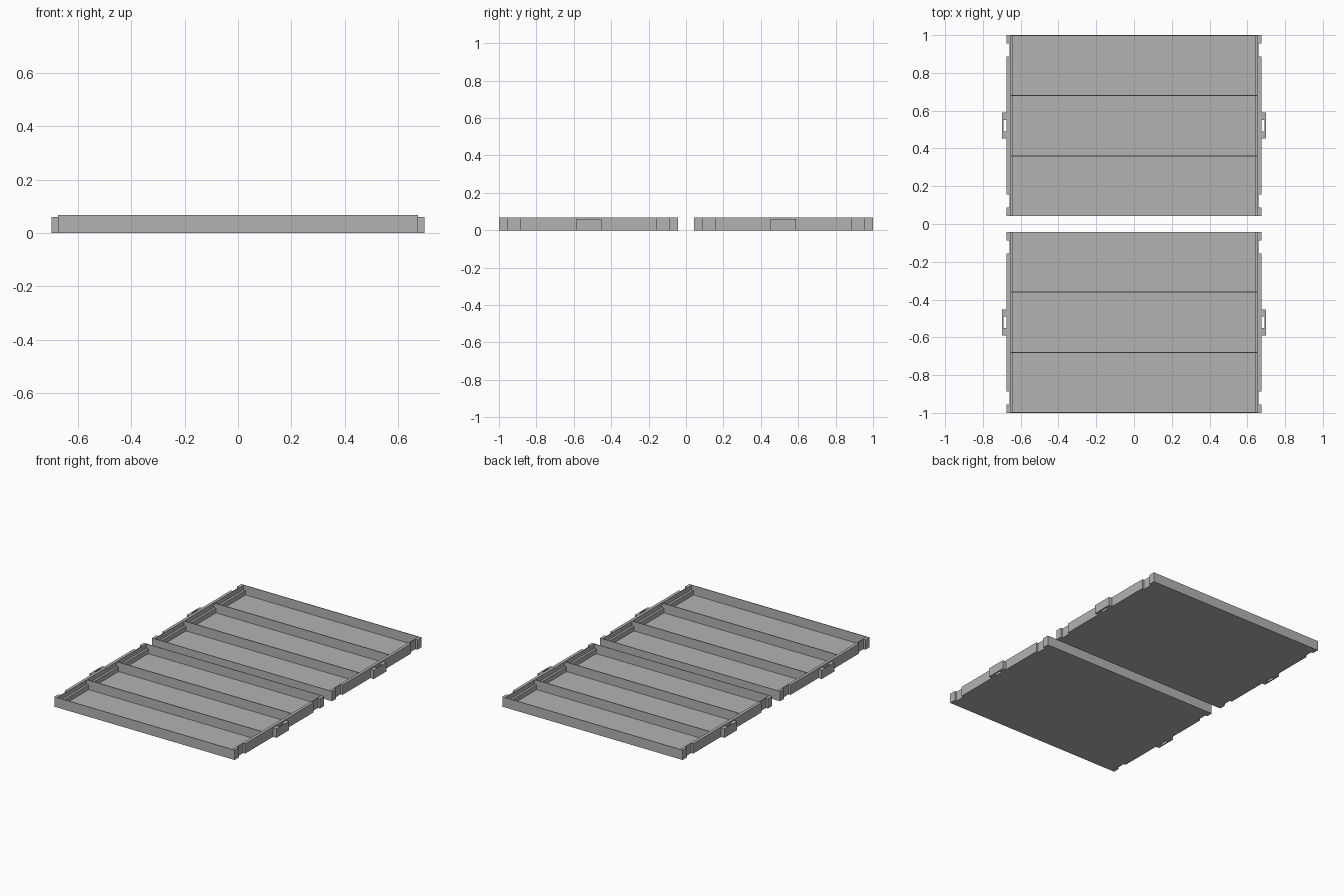
import bpy, bmesh

if "Cube" in bpy.data.objects:
    bpy.data.objects.remove(bpy.data.objects["Cube"])

grey = bpy.data.materials.new("plain grey")
grey.diffuse_color = (0.45, 0.45, 0.45, 1)
grey.use_nodes = True
grey.node_tree.nodes["Principled BSDF"].inputs["Base Color"].default_value = grey.diffuse_color

NEAR, FAR, TOP, FLOOR = 0.042, 1.0, 0.067, 0.004
MID = (NEAR + FAR) / 2


def prism(name, outline, z0, z1, mirror_x=False):
    """Extrude a plan outline; mirror it to the other tray and, if asked, the other side."""
    bm = bmesh.new()
    face = bm.faces.new([bm.verts.new((x, y, z0)) for x, y in outline])
    top = bmesh.ops.extrude_face_region(bm, geom=[face])["geom"]
    bmesh.ops.translate(bm, vec=(0, 0, z1 - z0),
                        verts=[v for v in top if isinstance(v, bmesh.types.BMVert)])
    bmesh.ops.recalc_face_normals(bm, faces=bm.faces)
    mesh = bpy.data.meshes.new(name)
    bm.to_mesh(mesh)
    bm.free()
    mesh.materials.append(grey)
    ob = bpy.data.objects.new(name, mesh)
    bpy.context.collection.objects.link(ob)
    mod = ob.modifiers.new("mirror", 'MIRROR')
    mod.use_axis = (mirror_x, True, False)
    mod.use_mirror_merge = False
    return ob


def box(name, x0, x1, y0, y1, z0, z1, mirror_x=False):
    return prism(name, [(x0, y0), (x1, y0), (x1, y1), (x0, y1)], z0, z1, mirror_x)


# Tray floor and long walls
box("tray_floor", -0.642, 0.642, NEAR, FAR, 0, FLOOR)
box("inner_long_wall", -0.657, 0.657, NEAR, NEAR + 0.004, 0, TOP)
box("outer_long_wall", -0.657, 0.657, FAR - 0.004, FAR, 0, TOP)

# Thin dividers
for i, y in enumerate((0.361, 0.681)):
    box(f"divider_{i + 1}", -0.657, 0.657, y - 0.003, y + 0.003, FLOOR, TOP)

# Side walls with two vertical notches, and the low ledge inside them
notched = [(0.675, NEAR), (0.675, 0.087), (0.66, 0.087), (0.66, 0.155), (0.675, 0.155)]
notched += [(x, 2 * MID - y) for x, y in reversed(notched)]
prism("side_wall", [(0.655, NEAR)] + notched + [(0.655, FAR)], 0, TOP, True)
box("side_ledge", 0.64, 0.656, NEAR, FAR, 0, 0.036, True)

# Side handles: a C-shaped loop leaving a slot against the wall
h, s = 0.068, 0.03
prism("side_handle", [(0.674, MID - h), (0.70, MID - h), (0.70, MID + h), (0.674, MID + h),
                      (0.674, MID + s), (0.692, MID + s), (0.692, MID - s), (0.674, MID - s)],
      0, 0.06, True)
